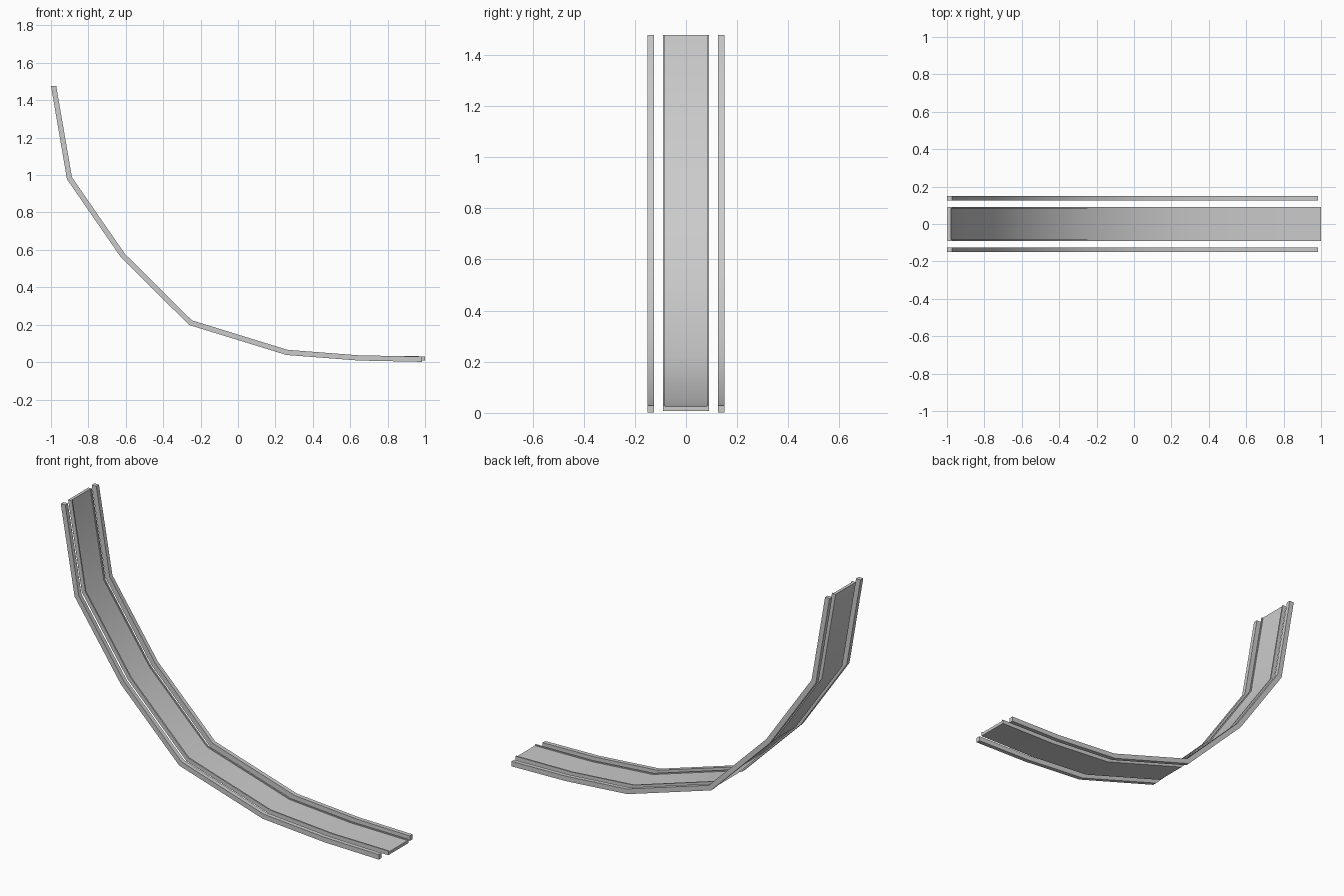
import bpy, bmesh
from mathutils import Vector

if "Cube" in bpy.data.objects:
    bpy.data.objects.remove(bpy.data.objects["Cube"])

# centre line of the curved slide in (x, z), top to bottom
PATH = [(-0.986, 1.477), (-0.901, 0.983), (-0.615, 0.569), (-0.254, 0.211),
        (0.262, 0.052), (0.645, 0.0225)]


def sweep(name, section, end):
    """Sweep a closed (y, height) section along the path with mitred corners."""
    pts = [Vector(p) for p in PATH + [end]]
    dirs = [(b - a).normalized() for a, b in zip(pts, pts[1:])]
    norms = [Vector((-d.y, d.x)) for d in dirs]
    bm = bmesh.new()
    rings = []
    for i, p in enumerate(pts):
        if i == 0:
            n = Vector((1, 0))          # level cut at the top
        elif i == len(pts) - 1:
            n = Vector((0, 1))          # upright cut at the bottom
        else:
            m = (norms[i - 1] + norms[i]).normalized()
            n = m / m.dot(norms[i])
        rings.append([bm.verts.new((p.x + n.x * h, y, p.y + n.y * h))
                      for y, h in section])
    k = len(section)
    for a, b in zip(rings, rings[1:]):
        for j in range(k):
            bm.faces.new((a[j], a[(j + 1) % k], b[(j + 1) % k], b[j]))
    bm.faces.new(rings[0])
    bm.faces.new(rings[-1])
    bmesh.ops.recalc_face_normals(bm, faces=bm.faces)
    me = bpy.data.meshes.new(name)
    bm.to_mesh(me)
    bm.free()
    ob = bpy.data.objects.new(name, me)
    bpy.context.collection.objects.link(ob)
    bpy.context.view_layer.objects.active = ob
    bpy.ops.object.select_all(action='DESELECT')
    ob.select_set(True)
    bpy.ops.object.shade_smooth_by_angle(angle=0.7)
    return ob


# shallow channel bed with a thin lip on each edge
half = [(0.09, -0.010), (0.09, 0.013), (0.082, 0.013), (0.082, 0.007)]
sweep("slide_bed", half + [(-y, h) for y, h in reversed(half)], (1.0, 0.018))

# square rails running alongside the bed
for side, s in (("left", 1), ("right", -1)):
    sweep(side + "_rail",
          [(s * 0.126, -0.014), (s * 0.150, -0.014),
           (s * 0.150, 0.014), (s * 0.126, 0.014)], (0.983, 0.0155))
